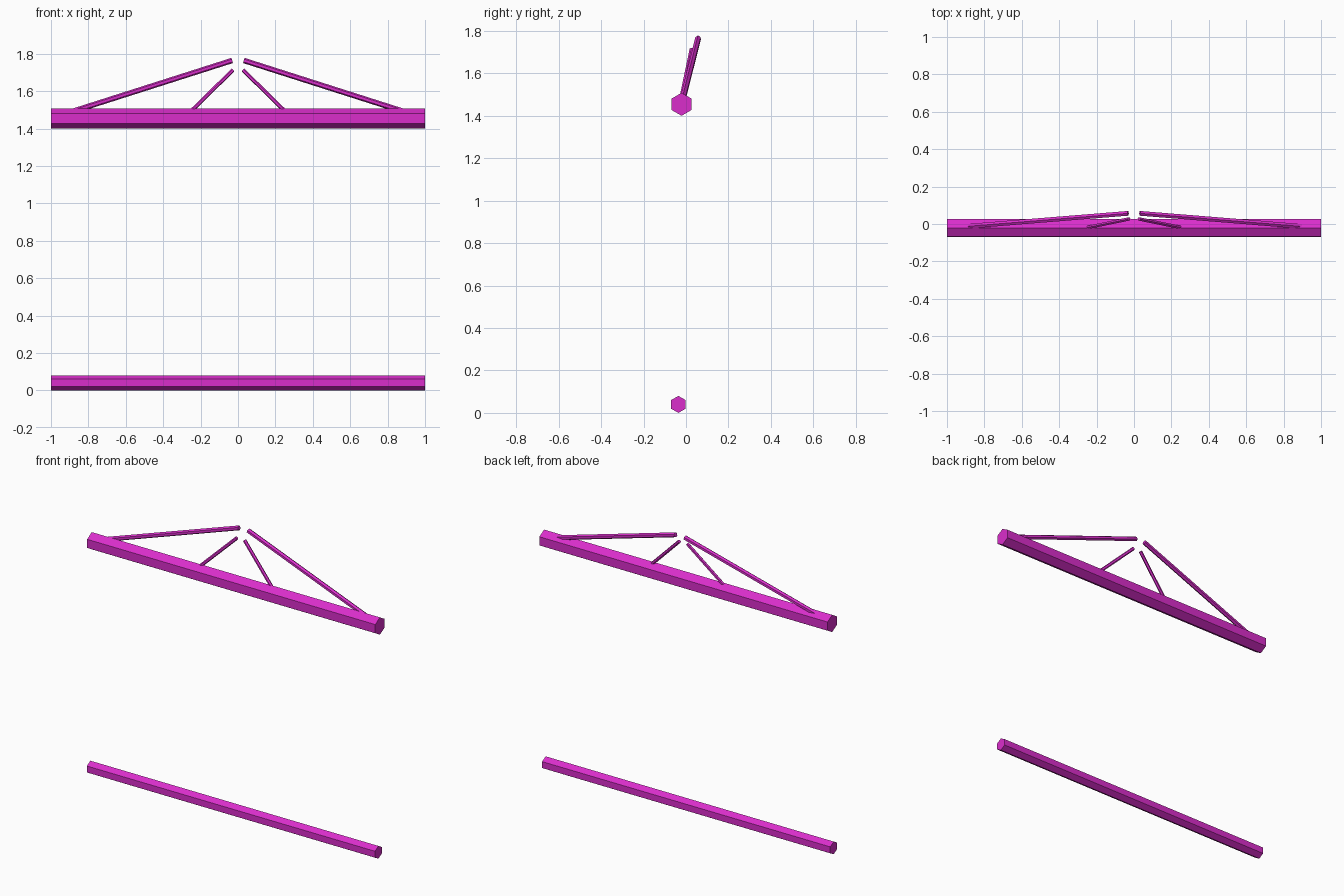
import bpy
from mathutils import Vector, Matrix

cube = bpy.data.objects.get("Cube")
if cube:
    bpy.data.objects.remove(cube, do_unlink=True)

magenta = bpy.data.materials.new("magenta")
magenta.use_nodes = True
colour = (0.70, 0.027, 0.60, 1)
magenta.diffuse_color = colour
magenta.node_tree.nodes["Principled BSDF"].inputs["Base Color"].default_value = colour


def hex_bar(name, start, end, radius):
    """Six-sided bar between two points, with one long edge uppermost."""
    start, end = Vector(start), Vector(end)
    along = (end - start).normalized()
    side = Vector((0, 0, 1)).cross(along).normalized()
    up = along.cross(side)
    bpy.ops.mesh.primitive_cylinder_add(vertices=6, radius=radius,
                                        depth=(end - start).length)
    bar = bpy.context.object
    bar.name = name
    # The cylinder's first vertex lies on local +y, so that axis points up
    frame = Matrix((up.cross(along), up, along)).transposed().to_4x4()
    bar.matrix_world = Matrix.Translation((start + end) / 2) @ frame
    bar.data.materials.append(magenta)
    return bar


# Horizontal rails
hex_bar("lower_rail", (-1, -0.036, 0.04), (1, -0.036, 0.04), 0.04)
hex_bar("upper_rail", (-1, -0.021, 1.454), (1, -0.021, 1.454), 0.054)

# Leaning struts, mirrored about the middle
for label, s in (("left", 1), ("right", -1)):
    hex_bar(label + "_long_strut",
            (s * 0.96, -0.018, 1.468), (s * 0.032, 0.057, 1.764), 0.0145)
    hex_bar(label + "_short_strut",
            (s * 0.28, -0.025, 1.465), (s * 0.027, 0.027, 1.713), 0.0105)
